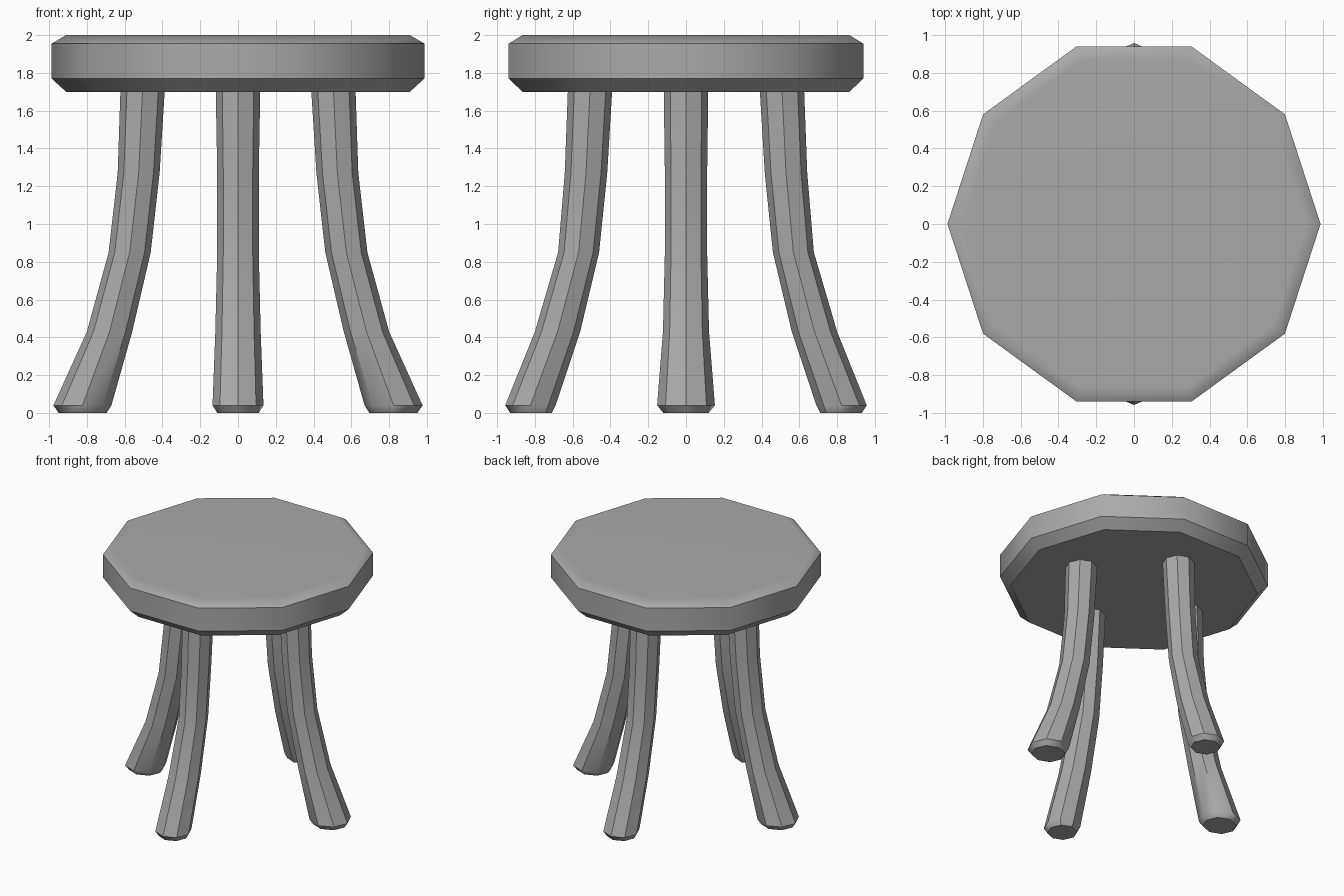
import bpy, bmesh
from math import radians, cos, sin, tau

cube = bpy.data.objects.get("Cube")
if cube:
    bpy.data.objects.remove(cube, do_unlink=True)

grey = bpy.data.materials.new("plain grey")
grey.use_nodes = True
colour = (0.4, 0.4, 0.4, 1)
grey.diffuse_color = colour
grey.node_tree.nodes["Principled BSDF"].inputs["Base Color"].default_value = colour


def loft(name, rings, sides):
    """Skin stacked polygon rings given as (z, centre x, radius x, radius y)."""
    bm = bmesh.new()
    loops = []
    for z, cx, rx, ry in rings:
        loops.append([bm.verts.new((cx + rx * cos(tau * i / sides),
                                    ry * sin(tau * i / sides), z))
                      for i in range(sides)])
    for low, high in zip(loops, loops[1:]):
        for i in range(sides):
            j = (i + 1) % sides
            bm.faces.new((low[i], low[j], high[j], high[i]))
    bm.faces.new(loops[0][::-1])
    bm.faces.new(loops[-1])
    bmesh.ops.recalc_face_normals(bm, faces=bm.faces)
    mesh = bpy.data.meshes.new(name)
    bm.to_mesh(mesh)
    bm.free()
    mesh.materials.append(grey)
    obj = bpy.data.objects.new(name, mesh)
    bpy.context.collection.objects.link(obj)
    bpy.ops.object.select_all(action='DESELECT')
    obj.select_set(True)
    bpy.context.view_layer.objects.active = obj
    bpy.ops.object.shade_smooth_by_angle(angle=radians(40))
    # Keeps the large flat faces evenly shaded
    weighted = obj.modifiers.new("weighted normals", 'WEIGHTED_NORMAL')
    weighted.keep_sharp = True
    return obj


# Ten-sided seat with chamfered rims
seat_profile = [(1.70, 0.91), (1.77, 0.987), (1.955, 0.987), (2.0, 0.91)]
loft("seat", [(z, 0, r, r) for z, r in seat_profile], 10)


# Flared legs: height, inner edge, outer edge, half width
side_leg = [(0, 0.695, 0.95, 0.12), (0.04, 0.67, 0.977, 0.153),
            (0.43, 0.56, 0.80, 0.122), (0.85, 0.462, 0.685, 0.112),
            (1.27, 0.415, 0.637, 0.112), (1.72, 0.387, 0.622, 0.118)]
end_leg = [(0, 0.71, 0.93, 0.11), (0.04, 0.69, 0.957, 0.135),
           (0.43, 0.56, 0.80, 0.12), (0.85, 0.46, 0.677, 0.11),
           (1.27, 0.417, 0.642, 0.11), (1.72, 0.39, 0.625, 0.118)]

for name, profile, turn in (("left_leg", side_leg, 0), ("back_leg", end_leg, 90),
                            ("right_leg", side_leg, 180), ("front_leg", end_leg, 270)):
    rings = [(z, (a + b) / 2, (b - a) / 2, w) for z, a, b, w in profile]
    leg = loft(name, rings, 8)
    leg.rotation_euler.z = radians(turn)
